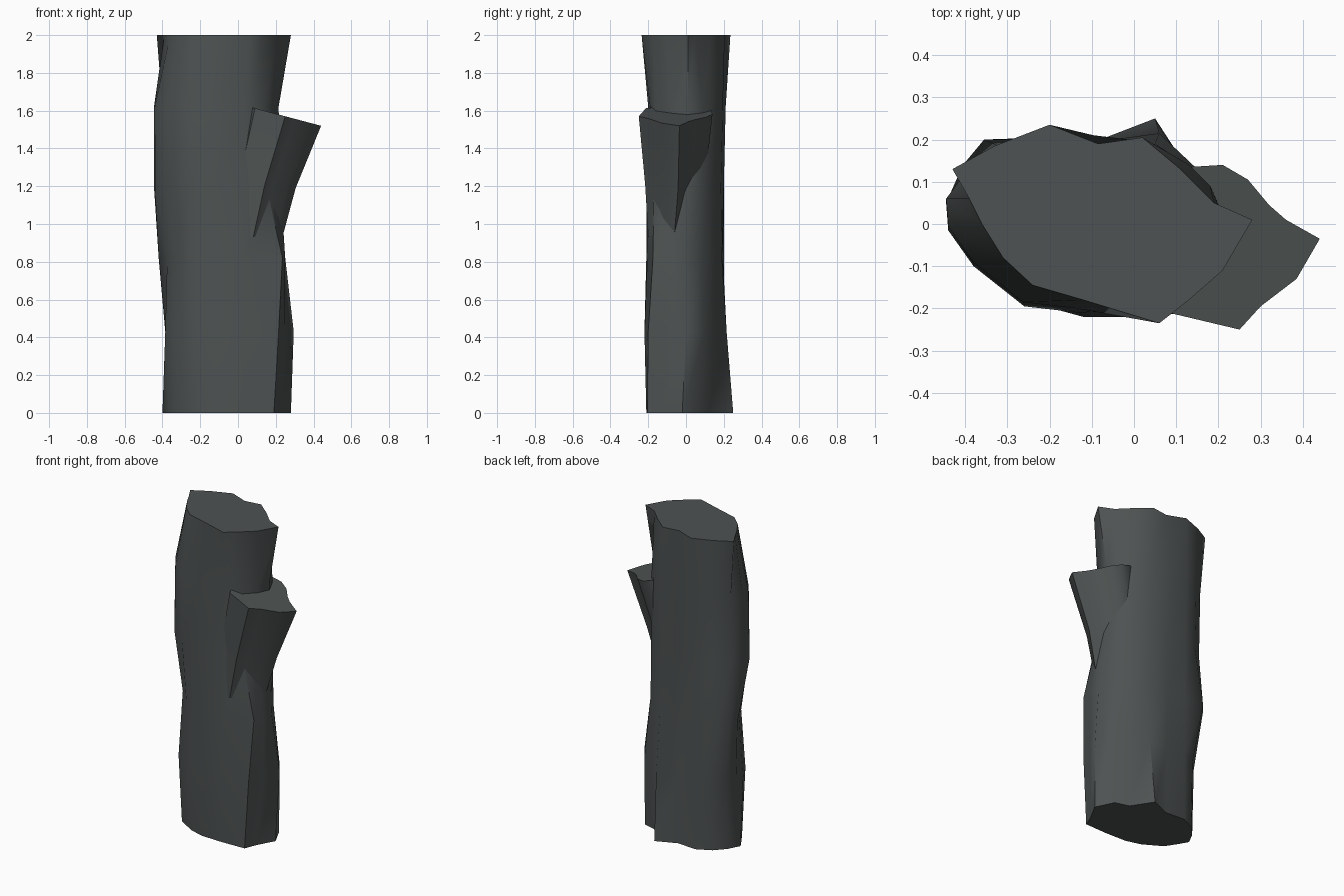
import bpy, bmesh, math

if "Cube" in bpy.data.objects:
    bpy.data.objects.remove(bpy.data.objects["Cube"])

bark = bpy.data.materials.new("dark grey bark")
bark.diffuse_color = (0.075, 0.085, 0.084, 1)
bark.use_nodes = True
bark.node_tree.nodes["Principled BSDF"].inputs["Base Color"].default_value = bark.diffuse_color


def loft(name, rings):
    """Skin a stack of equal-length rings of 3D points and cap both ends."""
    bm = bmesh.new()
    loops = [[bm.verts.new(p) for p in ring] for ring in rings]
    n = len(loops[0])
    for a, b in zip(loops, loops[1:]):
        for i in range(n):
            j = (i + 1) % n
            bm.faces.new((a[i], a[j], b[j], b[i]))
    bm.faces.new(loops[0][::-1])
    bm.faces.new(loops[-1])
    bmesh.ops.recalc_face_normals(bm, faces=bm.faces)
    me = bpy.data.meshes.new(name)
    bm.to_mesh(me)
    bm.free()
    me.materials.append(bark)
    ob = bpy.data.objects.new(name, me)
    bpy.context.collection.objects.link(ob)
    bpy.context.view_layer.objects.active = ob
    ob.select_set(True)
    bpy.ops.object.shade_smooth_by_angle(angle=math.radians(55))
    ob.select_set(False)
    return ob


def fit(ring, x0, x1, y0, y1):
    """Stretch a cross-section to the given extents."""
    xs, ys = [p[0] for p in ring], [p[1] for p in ring]
    return [(x0 + (x - min(xs)) / (max(xs) - min(xs)) * (x1 - x0),
             y0 + (y - min(ys)) / (max(ys) - min(ys)) * (y1 - y0)) for x, y in ring]


# trunk: lumpy 16-sided cross-sections from the foot to the sawn top
foot = [(.28, -.02), (.225, .094), (.134, .12), (.05, .25), (-.08, .196), (-.21, .205),
        (-.30, .16), (-.36, .096), (-.40, .02), (-.365, -.04), (-.32, -.11),
        (-.20, -.18), (-.108, -.205), (.03, -.21), (.19, -.205), (.22, -.13)]
knee = [(.295, .0), (.225, .10), (.15, .13), (.06, .215), (-.08, .20), (-.21, .205),
        (-.30, .17), (-.36, .11), (-.385, .04), (-.385, -.03), (-.33, -.13),
        (-.23, -.19), (-.12, -.22), (.03, -.22), (.215, -.20), (.25, -.10)]
waist = [(.25, -.02), (.195, .08), (.14, .13), (.05, .19), (-.09, .195), (-.22, .20),
         (-.355, .20), (-.405, .14), (-.42, .08), (-.375, .0), (-.335, -.08),
         (-.255, -.16), (-.13, -.21), (.04, -.205), (.235, -.175), (.25, -.10)]
chest = [(.225, .0), (.19, .08), (.14, .13), (.04, .185), (-.09, .20), (-.22, .20),
         (-.31, .18), (-.40, .11), (-.445, .05), (-.44, -.015), (-.38, -.10),
         (-.26, -.195), (-.13, -.21), (.05, -.20), (.15, -.17), (.20, -.08)]
crown = [(.28, .01), (.19, .05), (.11, .13), (.02, .205), (-.085, .19), (-.2, .235),
         (-.33, .185), (-.43, .13), (-.39, .06), (-.36, .0), (-.31, -.08),
         (-.24, -.145), (-.12, -.18), (.06, -.235), (.13, -.18), (.21, -.11)]
levels = [(0, foot), (.43, knee), (.82, waist), (1.2, chest),
          (1.62, fit(chest, -.445, .215, -.20, .21)), (2, crown)]
loft("trunk", [[(x, y, z) for x, y in ring] for z, ring in levels])

# sawn branch stub: slanted top ring, tapering down into the trunk
stub = [(.44, -.035), (.36, .01), (.32, .045), (.27, .105), (.21, .14), (.13, .135),
        (.06, .06), (.04, -.08), (.09, -.212), (.25, -.25), (.30, -.195), (.385, -.13)]
slant = lambda x: 1.61 - .265 * (x - .1)
loft("branch_stub", [
    [(x, y, .93) for x, y in fit(stub, -.09, .235, -.2, .05)],
    [(x, y, 1.2 - .1 * (x - .2)) for x, y in fit(stub, -.04, .305, -.216, .10)],
    [(x, y, slant(x)) for x, y in stub],
])
